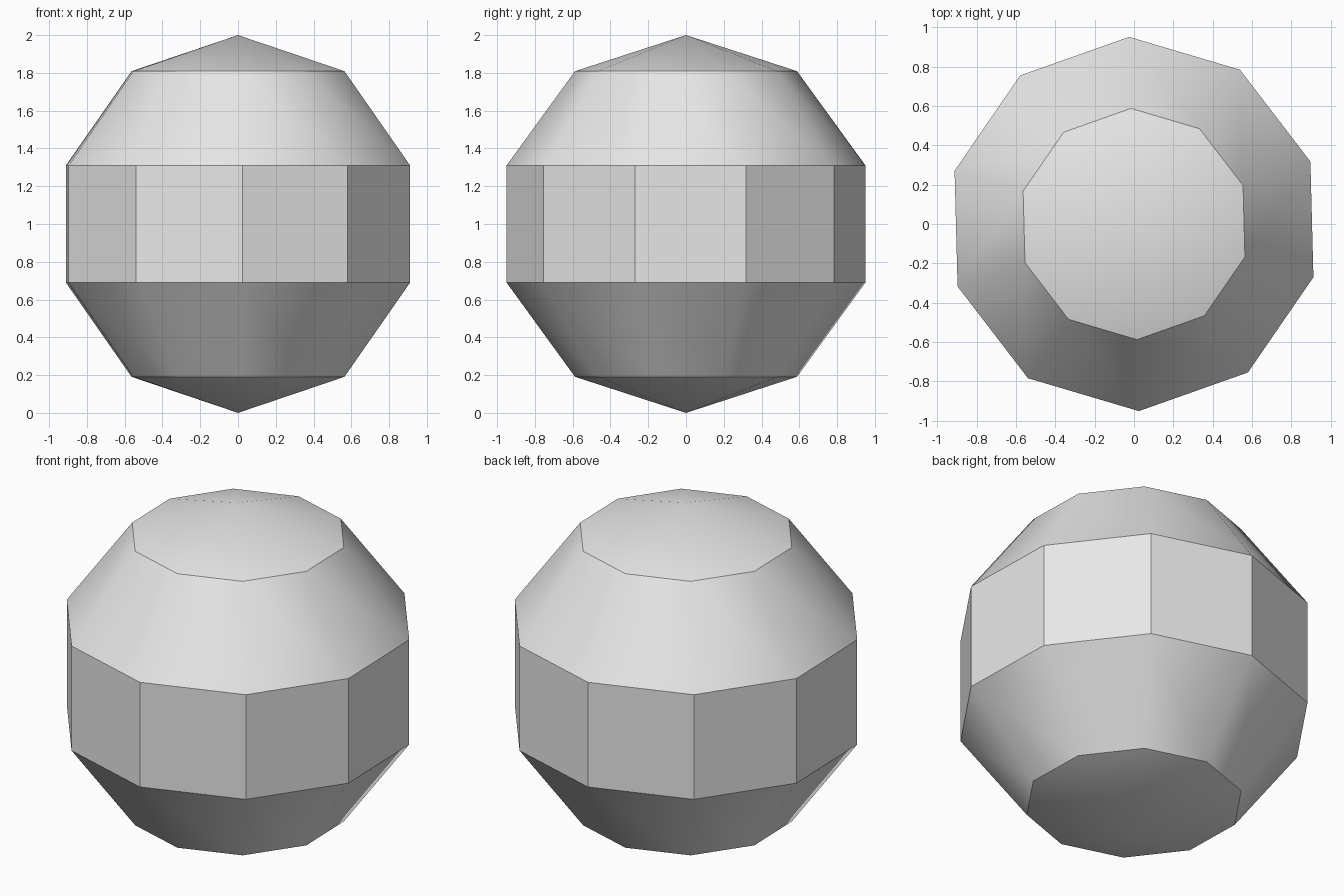
import bpy
import math

if "Cube" in bpy.data.objects:
    bpy.data.objects.remove(bpy.data.objects["Cube"], do_unlink=True)

# Plain grey material
grey = bpy.data.materials.new("light_grey")
grey.use_nodes = True
colour = (0.8, 0.8, 0.8, 1.0)
grey.diffuse_color = colour
grey.node_tree.nodes["Principled BSDF"].inputs["Base Color"].default_value = colour

# Ten-sided, five-band ball, turned slightly about its upright axis
bpy.ops.mesh.primitive_uv_sphere_add(segments=10, ring_count=5, radius=1, location=(0, 0, 1))
ball = bpy.context.object
ball.name = "faceted_ball"
ball.rotation_euler.z = math.radians(1.5)
ball.data.materials.append(grey)

# Smooth caps and shoulders, crisp belt facets and band edges
bpy.ops.object.shade_smooth_by_angle(angle=math.radians(30))
